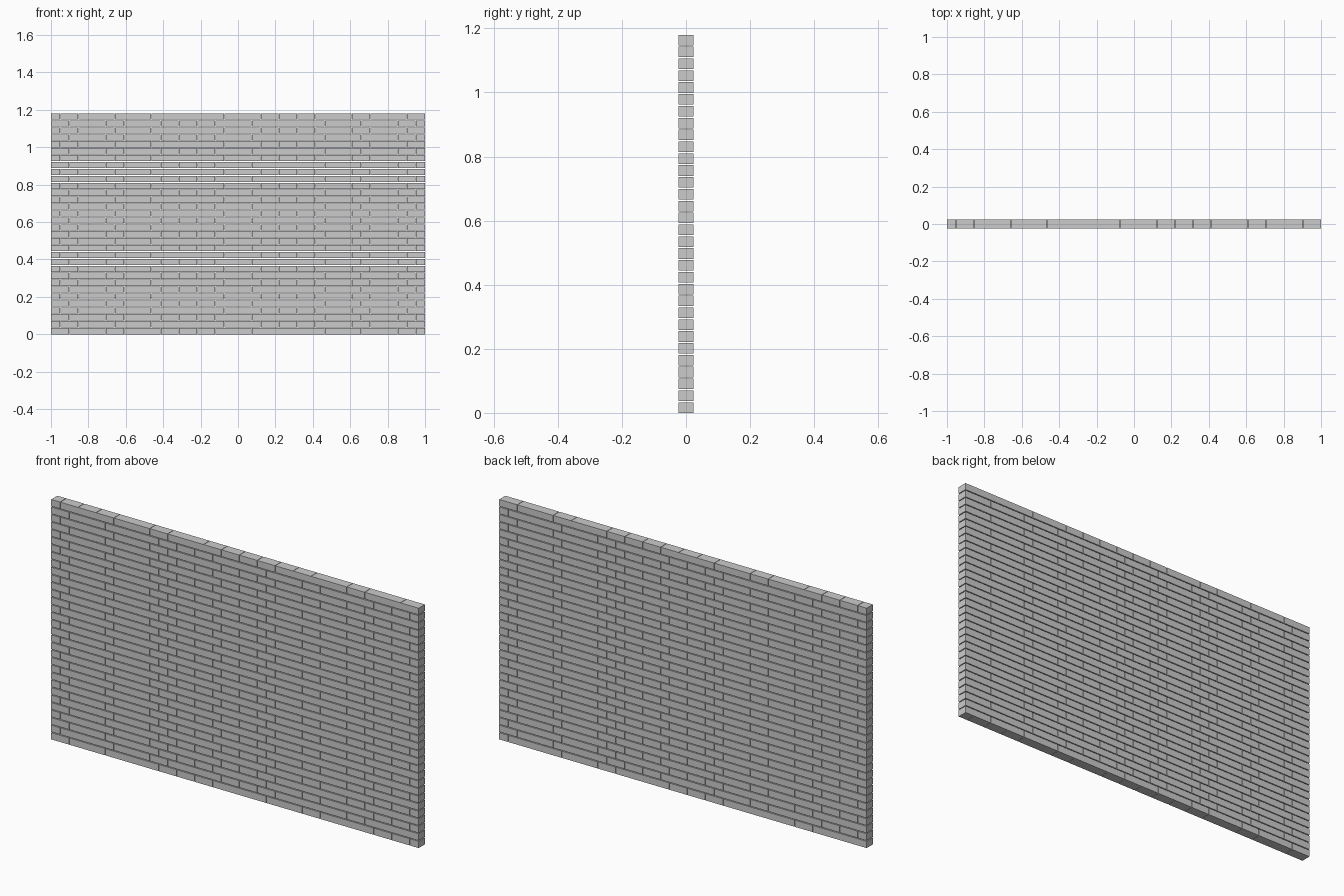
import bpy, bmesh
from mathutils import Matrix, Vector

if "Cube" in bpy.data.objects:
    bpy.data.objects.remove(bpy.data.objects["Cube"])

COURSES = 32
HEIGHT = 1.18
DEPTH = 0.048
BED = 0.004          # open horizontal joint
JOINT = 0.002        # open vertical joint
QUARTER = 0.0488     # closer brick at one end
HEADER = 0.0975
PITCH = (HEIGHT + BED) / COURSES

# Header (1) and stretcher (2) lengths following the quarter closer
PATTERN = [1, 1, 1, 2, 1, 2, 1, 1, 1, 1, 1, 1, 2, 1, 2, 1]


def course_edges(flip):
    edges = [-1.0, -1.0 + QUARTER]
    for n in PATTERN:
        edges.append(edges[-1] + n * HEADER)
    edges[-1] = 1.0
    return sorted(-e for e in edges) if flip else edges


def add_brick(bm, x0, x1, z0, z1):
    m = Matrix.Translation(Vector(((x0 + x1) / 2, 0, (z0 + z1) / 2)))
    m = m @ Matrix.Diagonal((x1 - x0, DEPTH, z1 - z0, 1))
    bmesh.ops.create_cube(bm, size=1, matrix=m)


# Alternate courses are turned end for end
for name, parity in (("lower_bond_courses", 0), ("upper_bond_courses", 1)):
    bm = bmesh.new()
    edges = course_edges(parity == 0)
    for c in range(parity, COURSES, 2):
        z = c * PITCH
        for a, b in zip(edges, edges[1:]):
            x0 = a if a < -0.999 else a + JOINT / 2
            x1 = b if b > 0.999 else b - JOINT / 2
            add_brick(bm, x0, x1, z, z + PITCH - BED)
    mesh = bpy.data.meshes.new(name)
    bm.to_mesh(mesh)
    bm.free()
    bpy.context.collection.objects.link(bpy.data.objects.new(name, mesh))
